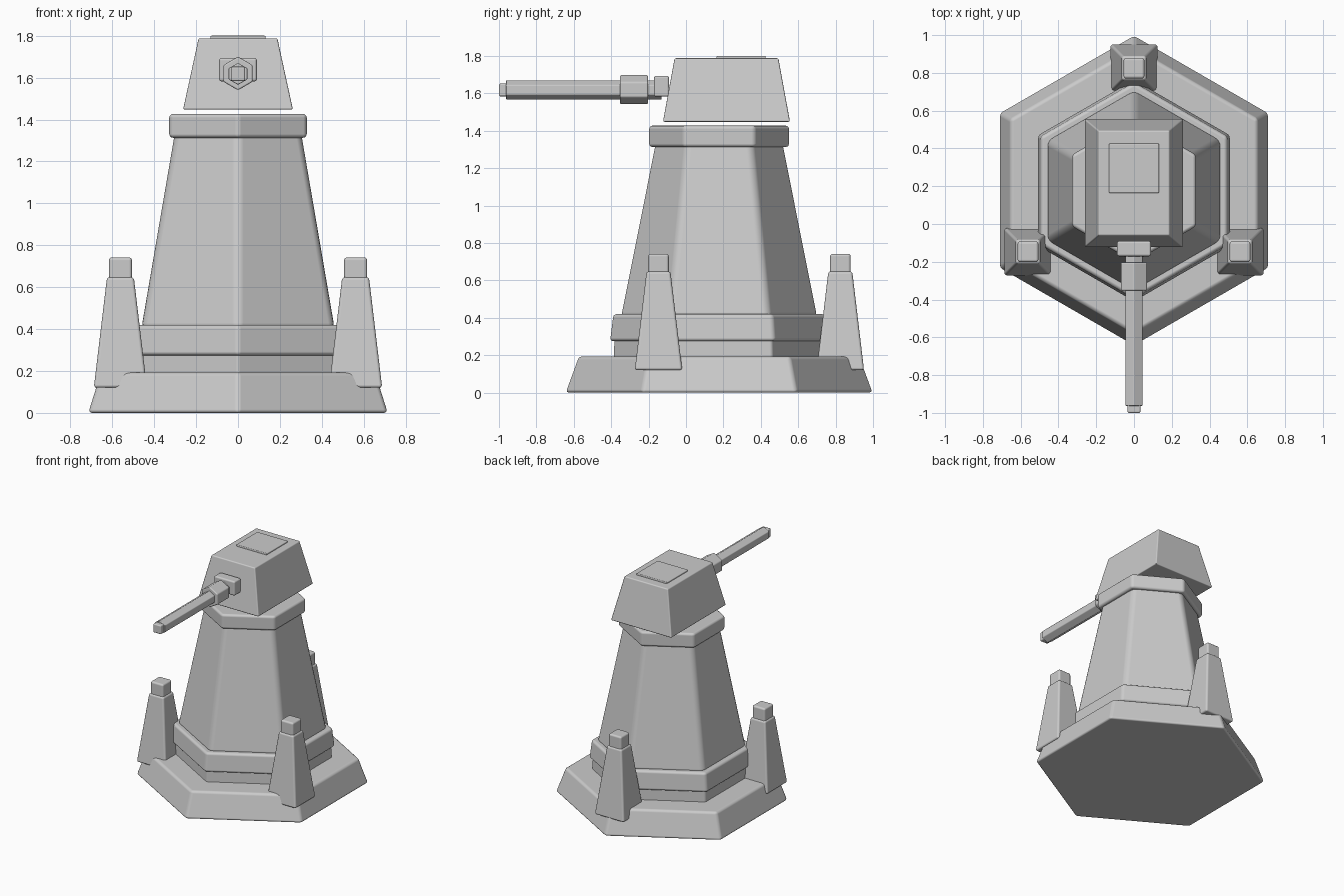
import bpy, bmesh, math

if "Cube" in bpy.data.objects:
    bpy.data.objects.remove(bpy.data.objects["Cube"])

grey = bpy.data.materials.new("light_grey")
grey.diffuse_color = (0.6, 0.6, 0.6, 1)
grey.use_nodes = True
grey.node_tree.nodes["Principled BSDF"].inputs["Base Color"].default_value = grey.diffuse_color
CY = 0.177   # y of the tower axis


def finish(name, bm, bevel):
    bmesh.ops.recalc_face_normals(bm, faces=bm.faces)
    me = bpy.data.meshes.new(name)
    bm.to_mesh(me)
    bm.free()
    me.materials.append(grey)
    for p in me.polygons:
        p.use_smooth = True
    ob = bpy.data.objects.new(name, me)
    bpy.context.collection.objects.link(ob)
    if bevel:
        m = ob.modifiers.new("bevel", 'BEVEL')
        m.width = bevel
        m.segments = 3
        m.limit_method = 'ANGLE'
        m.angle_limit = math.radians(30)
        m.harden_normals = True
    return ob


def loft(name, low, high, bevel):
    """Closed solid between two matching rings of points."""
    bm = bmesh.new()
    a = [bm.verts.new(p) for p in low]
    b = [bm.verts.new(p) for p in high]
    n = len(a)
    bm.faces.new(a[::-1])
    bm.faces.new(b)
    for i in range(n):
        j = (i + 1) % n
        bm.faces.new((a[i], a[j], b[j], b[i]))
    return finish(name, bm, bevel)


def hexagon(r):
    return [(r * math.sin(i * math.pi / 3), r * math.cos(i * math.pi / 3)) for i in range(6)]


def hex_tier(name, z0, z1, r0, r1, bevel):
    return loft(name, [(x, y + CY, z0) for x, y in hexagon(r0)],
                [(x, y + CY, z1) for x, y in hexagon(r1)], bevel)


def hex_bar(name, y0, y1, r, z, bevel):
    return loft(name, [(x, y0, z + h) for x, h in hexagon(r)],
                [(x, y1, z + h) for x, h in hexagon(r)], bevel)


def rect(x0, x1, y0, y1, z):
    return [(x0, y0, z), (x1, y0, z), (x1, y1, z), (x0, y1, z)]


def box(name, x0, x1, y0, y1, z0, z1, bevel):
    return loft(name, rect(x0, x1, y0, y1, z0), rect(x0, x1, y0, y1, z1), bevel)


# hexagonal base and tower
hex_tier("base", 0.0, 0.193, 0.825, 0.755, 0.018)
hex_tier("tower_foot", 0.18, 0.30, 0.567, 0.562, 0.012)
hex_tier("tower_lower_ring", 0.275, 0.42, 0.588, 0.57, 0.018)
hex_tier("tower_body", 0.40, 1.34, 0.533, 0.347, 0.03)
hex_tier("tower_cap", 1.313, 1.427, 0.379, 0.379, 0.018)

# three corner pylons
for label, angle in (("back", 90), ("left", 210), ("right", 330)):
    px = 0.648 * math.cos(math.radians(angle))
    py = CY + 0.648 * math.sin(math.radians(angle))
    loft("pylon_" + label,
         rect(px - 0.127, px + 0.127, py - 0.127, py + 0.127, 0.12),
         rect(px - 0.064, px + 0.064, py - 0.064, py + 0.064, 0.648), 0.014)
    box("pylon_tip_" + label, px - 0.055, px + 0.055, py - 0.055, py + 0.055,
        0.62, 0.742, 0.014)

# turret head and hatch
loft("turret", rect(-0.262, 0.262, -0.123, 0.556, 1.448),
     rect(-0.188, 0.188, -0.061, 0.494, 1.788), 0.008)
box("hatch", -0.132, 0.132, 0.163, 0.426, 1.77, 1.80, 0.006)

# gun
box("gun_mount", -0.09, 0.09, -0.171, -0.09, 1.582, 1.694, 0.012)
hex_bar("gun_barrel", -0.963, -0.13, 0.052, 1.618, 0.005)
hex_bar("gun_sleeve", -0.353, -0.203, 0.08, 1.62, 0.008)
box("gun_muzzle", -0.034, 0.034, -1.0, -0.94, 1.584, 1.652, 0.008)
